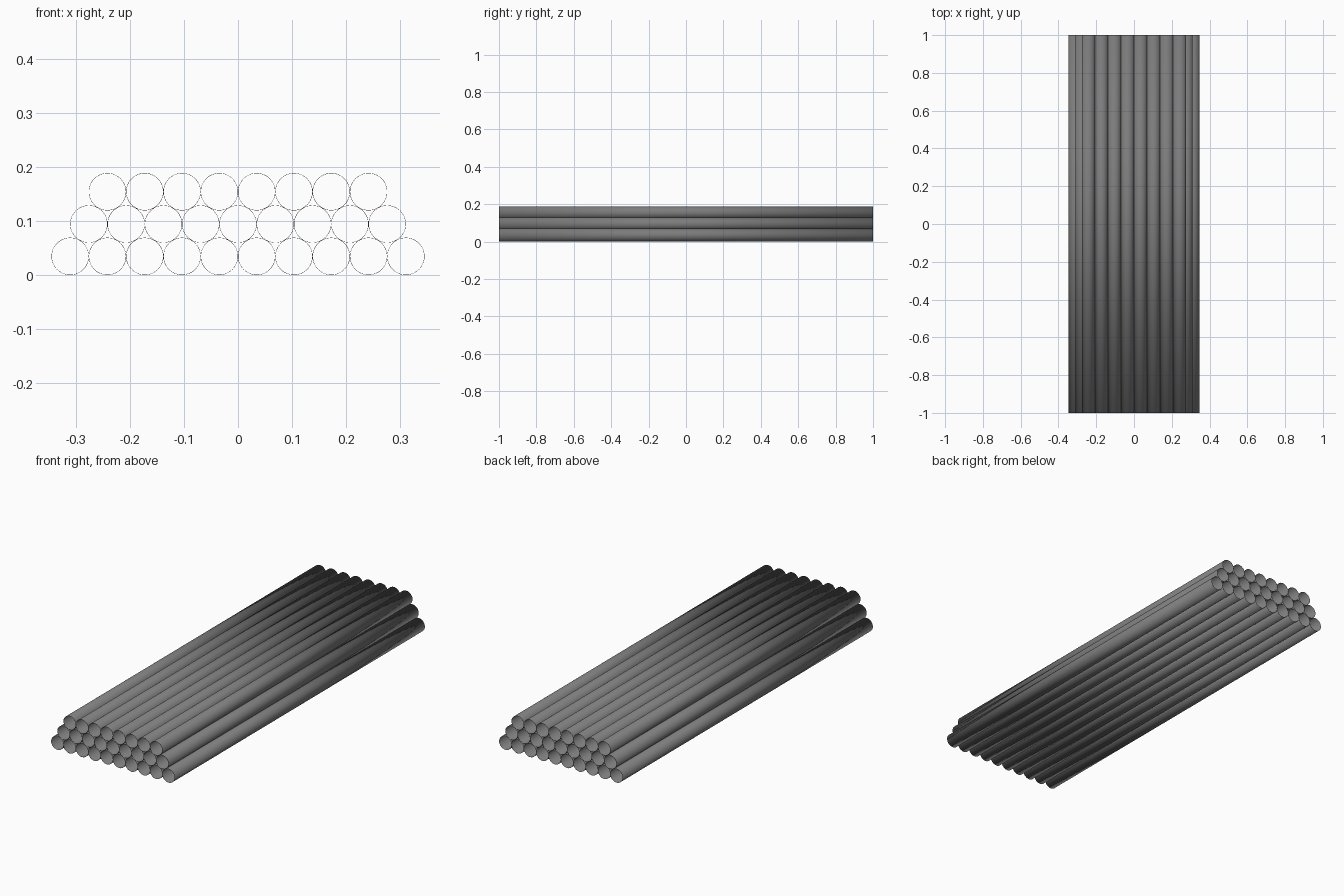
import bpy, math

if "Cube" in bpy.data.objects:
    bpy.data.objects.remove(bpy.data.objects["Cube"])

RADIUS = 0.0346
PITCH = 0.0691
ROW_STEP = PITCH * math.sqrt(3) / 2

# dark grey steel
steel = bpy.data.materials.new("dark_steel")
steel.diffuse_color = (0.2, 0.2, 0.2, 1)
steel.use_nodes = True
steel.node_tree.nodes["Principled BSDF"].inputs["Base Color"].default_value = steel.diffuse_color


def make_pipe(name, x, z):
    # open-ended tube lying along y
    bpy.ops.mesh.primitive_cylinder_add(
        vertices=48, radius=RADIUS, depth=2.0, end_fill_type='NOTHING',
        location=(x, 0, z), rotation=(math.pi / 2, 0, 0))
    pipe = bpy.context.object
    pipe.name = name
    pipe.data.materials.append(steel)
    bpy.ops.object.shade_smooth_by_angle(angle=math.radians(40))
    # thin wall, grown inward
    wall = pipe.modifiers.new("wall", 'SOLIDIFY')
    wall.thickness = 0.0006
    wall.offset = -1


# three nested rows, one pipe fewer in each row up
for row, (label, count) in enumerate((("bottom", 10), ("middle", 9), ("top", 8))):
    for i in range(count):
        make_pipe(f"{label}_row_pipe_{i + 1}",
                  (i - (count - 1) / 2) * PITCH,
                  RADIUS + row * ROW_STEP)
